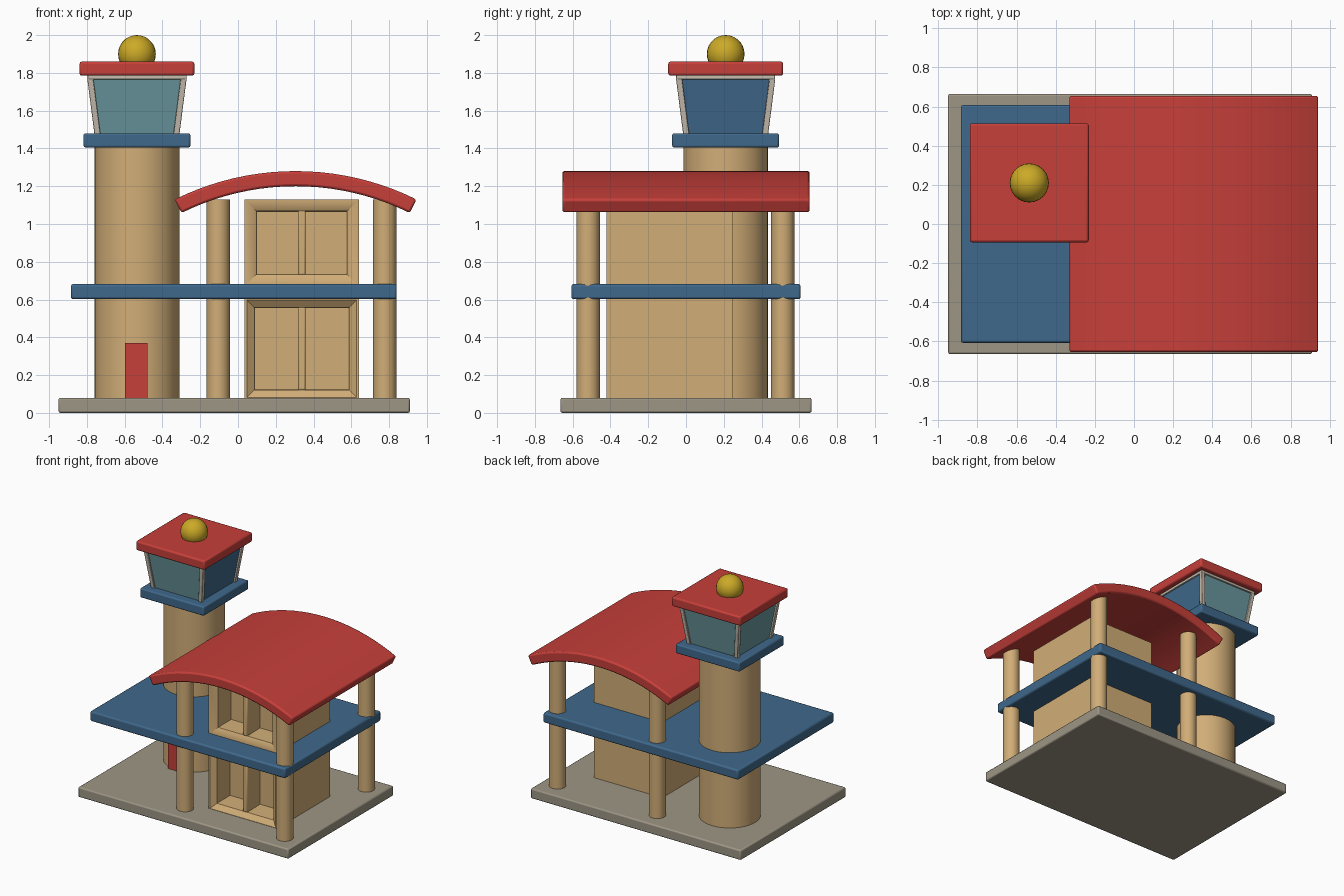
import bpy, bmesh, math
from mathutils import Vector

cube = bpy.data.objects.get("Cube")
if cube:
    bpy.data.objects.remove(cube, do_unlink=True)


def material(name, rgb):
    m = bpy.data.materials.new(name)
    m.use_nodes = True
    m.diffuse_color = (*rgb, 1)
    m.node_tree.nodes["Principled BSDF"].inputs["Base Color"].default_value = (*rgb, 1)
    return m


RED = material("red", (0.57, 0.05, 0.042))
BLUE = material("blue", (0.05, 0.14, 0.26))
TAN = material("tan", (0.64, 0.42, 0.185))
STONE = material("stone grey", (0.34, 0.305, 0.235))
CREAM = material("pale cream", (0.58, 0.52, 0.43))
GLASS = material("teal glass", (0.14, 0.31, 0.345))
GOLD = material("gold", (0.6, 0.4, 0.02))


def finish(name, bm, *mats, bevel=0):
    """Turn a bmesh into a named object with sharp-edge smoothing."""
    bmesh.ops.recalc_face_normals(bm, faces=bm.faces)
    mesh = bpy.data.meshes.new(name)
    bm.to_mesh(mesh)
    bm.free()
    for m in mats:
        mesh.materials.append(m)
    ob = bpy.data.objects.new(name, mesh)
    bpy.context.collection.objects.link(ob)
    if bevel:
        mod = ob.modifiers.new("soft edges", "BEVEL")
        mod.width, mod.segments = bevel, 2
    bpy.ops.object.select_all(action="DESELECT")
    ob.select_set(True)
    bpy.context.view_layer.objects.active = ob
    bpy.ops.object.shade_smooth_by_angle(angle=math.radians(35))
    return ob


def box_mesh(lo, hi):
    bm = bmesh.new()
    bmesh.ops.create_cube(bm, size=1)
    lo, hi = Vector(lo), Vector(hi)
    for v in bm.verts:
        v.co = (lo + hi) / 2 + v.co * (hi - lo)
    return bm


def box(name, lo, hi, mat, bevel=0):
    return finish(name, box_mesh(lo, hi), mat, bevel=bevel)


def cylinder(name, x, y, r, z0, z1, mat, sides=32):
    bm = bmesh.new()
    bmesh.ops.create_cone(bm, cap_ends=True, segments=sides, radius1=r, radius2=r, depth=z1 - z0)
    bmesh.ops.translate(bm, verts=bm.verts, vec=(x, y, (z0 + z1) / 2))
    return finish(name, bm, mat)


# Ground slab and middle deck
box("base_slab", (-0.95, -0.665, 0), (0.91, 0.665, 0.08), STONE, 0.01)
box("middle_deck", (-0.885, -0.607, 0.602), (0.84, 0.607, 0.682), BLUE, 0.012)

# Four roof columns
for side, x in (("right", -0.105), ("left", 0.777)):
    for end, y in (("front", -0.518), ("back", 0.512)):
        cylinder(f"{end}_{side}_column", x, y, 0.062, 0.07, 1.13, TAN, 24)

# House storeys, each with a bevelled, recessed front opening and a mullion
HX0, HX1, FRONT = 0.035, 0.64, -0.42
for name, z0, z1, border in (("lower", 0.07, 0.61, 0.06), ("upper", 0.67, 1.13, 0.07)):
    bm = box_mesh((HX0, FRONT, z0), (HX1, 0.25, z1))
    face = min(bm.faces, key=lambda f: f.calc_center_median().y)
    for inset, push in ((0.012, 0), (border - 0.02, 0.03), (0.004, 0.16)):
        bmesh.ops.inset_region(bm, faces=[face], thickness=inset, use_even_offset=True)
        for v in face.verts:
            v.co.y += push
    finish(name + "_house", bm, TAN)
    xm = (HX0 + HX1) / 2
    box(name + "_mullion", (xm - 0.02, FRONT + 0.025, z0 + border - 0.01),
        (xm + 0.02, FRONT + 0.2, z1 - border + 0.01), TAN, 0.008)

# Arched roof swept from an arc with constant thickness
bm = bmesh.new()
HALF, RISE, THICK, STEPS = 0.64, 0.15, 0.08, 20
R = (HALF ** 2 + RISE ** 2) / (2 * RISE)
spread = math.asin(HALF / R)
angles = [spread * (2 * i / STEPS - 1) for i in range(STEPS + 1)]
arc = [(r, a) for r, row in ((R, angles), (R - THICK, angles[::-1])) for a in row]
profile = [bm.verts.new((0.305 + r * math.sin(a), -0.655, 1.28 - R + r * math.cos(a))) for r, a in arc]
swept = bmesh.ops.extrude_face_region(bm, geom=[bm.faces.new(profile)])
bmesh.ops.translate(bm, vec=(0, 1.31, 0),
                    verts=[g for g in swept["geom"] if isinstance(g, bmesh.types.BMVert)])
roof = finish("arched_roof", bm, RED, bevel=0.012)
roof.modifiers[0].limit_method = "ANGLE"

# Tower shaft and door
TX, TY = -0.535, 0.21
cylinder("tower_shaft", TX, TY, 0.224, 0.07, 1.42, TAN, 40)
box("tower_door", (-0.597, TY - 0.24, 0.07), (-0.48, TY - 0.18, 0.37), RED)


def tower_plate(name, half, z0, z1, mat, bevel):
    box(name, (TX - half, TY - half, z0), (TX + half, TY + half, z1), mat, bevel)


tower_plate("tower_floor", 0.283, 1.405, 1.48, BLUE, 0.01)
tower_plate("cab_rim", 0.262, 1.766, 1.79, CREAM, 0.004)
tower_plate("tower_roof", 0.304, 1.785, 1.86, RED, 0.012)

# Flared glass cab, with a blue pane on the left side
Z0, Z1 = 1.475, 1.77
bm = box_mesh((-1, -1, Z0), (1, 1, Z1))
for v in bm.verts:
    half = 0.25 if v.co.z > 1.6 else 0.212
    v.co.x, v.co.y = TX + half * v.co.x, TY + half * v.co.y
bm.normal_update()
for f in bm.faces:
    f.material_index = int(f.normal.x > 0.7)
finish("cab_glass", bm, GLASS, BLUE)

# Leaning corner posts
for sx in (-1, 1):
    for sy in (-1, 1):
        bm = box_mesh((-0.016, -0.016, Z0), (0.016, 0.016, Z1))
        for v in bm.verts:
            lean = 0.247 if v.co.z > 1.6 else 0.209
            v.co.x += TX + sx * lean
            v.co.y += TY + sy * lean
        name = ("front" if sy < 0 else "back") + ("_right" if sx < 0 else "_left") + "_cab_post"
        finish(name, bm, CREAM, bevel=0.004)

# Ball on top of the tower
bm = bmesh.new()
bmesh.ops.create_uvsphere(bm, u_segments=24, v_segments=14, radius=0.1)
bmesh.ops.translate(bm, verts=bm.verts, vec=(TX, TY, 1.9))
finish("roof_ball", bm, GOLD)
